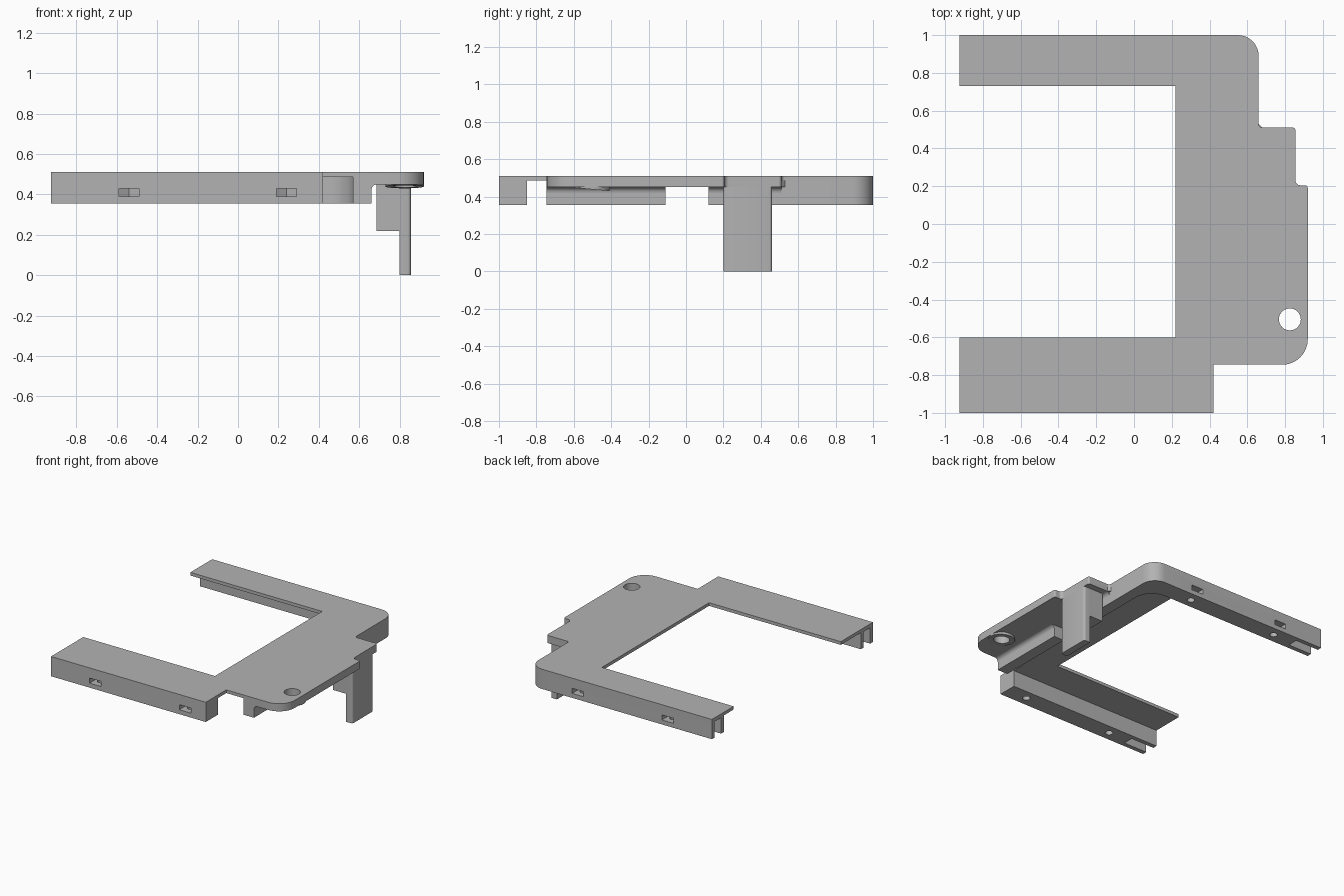
import bpy, bmesh, math
from mathutils import Vector

cube = bpy.data.objects.get("Cube")
if cube:
    bpy.data.objects.remove(cube, do_unlink=True)

grey = bpy.data.materials.new("plain grey")
grey.use_nodes = True
colour = (0.45, 0.45, 0.45, 1)
grey.diffuse_color = colour
grey.node_tree.nodes["Principled BSDF"].inputs["Base Color"].default_value = colour

TOP, THIN, THICK, LOW = 0.51, 0.485, 0.45, 0.355
parts = []


def rounded(corners, steps=8):
    """Outline from right-angled corners (x, y) or (x, y, radius)."""
    pts = []
    for i, c in enumerate(corners):
        p = Vector(c[:2])
        if len(c) == 2:
            pts.append(p)
            continue
        r = c[2]
        u = (Vector(corners[i - 1][:2]) - p).normalized() * r
        v = (Vector(corners[(i + 1) % len(corners)][:2]) - p).normalized() * r
        for k in range(steps + 1):
            t = math.pi / 2 * k / steps
            pts.append(p + u * (1 - math.sin(t)) + v * (1 - math.cos(t)))
    return pts


def circle(x, y, r, n=40):
    return [Vector((x + r * math.cos(2 * math.pi * k / n),
                    y + r * math.sin(2 * math.pi * k / n))) for k in range(n)]


def rect(x0, x1, y0, y1):
    return [(x0, y0), (x1, y0), (x1, y1), (x0, y1)]


def prism(name, outline, lo, hi, along_y=False, helper=False):
    """Extrude an outline in z, or an x-z outline along y."""
    bm = bmesh.new()
    place = (lambda p, h: (p[0], h, p[1])) if along_y else (lambda p, h: (p[0], p[1], h))
    face = bm.faces.new([bm.verts.new(place(p, lo)) for p in outline])
    new = bmesh.ops.extrude_face_region(bm, geom=[face])["geom"]
    shift = Vector(place((0, 0), hi - lo))
    bmesh.ops.translate(bm, vec=shift, verts=[g for g in new if isinstance(g, bmesh.types.BMVert)])
    bmesh.ops.recalc_face_normals(bm, faces=bm.faces)
    mesh = bpy.data.meshes.new(name)
    bm.to_mesh(mesh)
    bm.free()
    mesh.materials.append(grey)
    ob = bpy.data.objects.new(name, mesh)
    bpy.context.collection.objects.link(ob)
    ob.hide_render = helper
    if not helper:
        parts.append(ob)
    return ob


def cut(targets, cutters):
    """Subtract the cutters, then drop them."""
    for ob in targets:
        for c in cutters:
            mod = ob.modifiers.new("cut", 'BOOLEAN')
            mod.operation, mod.solver, mod.object = 'DIFFERENCE', 'EXACT', c
        bpy.context.view_layer.update()
        mesh = bpy.data.meshes.new_from_object(ob.evaluated_get(bpy.context.evaluated_depsgraph_get()))
        ob.modifiers.clear()
        ob.data = mesh
    for c in cutters:
        bpy.data.objects.remove(c, do_unlink=True)


# Thin top plate with both arms
plate = prism("top_plate", rounded([
    (-.925, 1), (.66, 1, .11), (.66, .51, .02), (.855, .51, .015),
    (.855, .205, .025), (.92, .205, .015), (.92, -.745, .135), (.42, -.745),
    (.42, -1), (-.925, -1), (-.925, -.6), (.22, -.6), (.22, .73), (-.925, .73)]), THIN, TOP)

# Thicker outer side of the plate
flange = prism("outer_flange", rounded([
    (.57, -.745), (.92, -.745, .135), (.92, .205, .015), (.855, .205, .025),
    (.855, .51, .015), (.68, .51), (.66, .53), (.66, .12), (.57, .12)]), THICK, THIN)

# Sloping boss under the screw hole
HX, HY, HR = .825, -.505, .095
boss = prism("screw_boss", circle(HX, HY, HR), .43, THICK)
for v in boss.data.vertices:
    if v.co.z < .44:
        v.co.z = THICK - .002 - .018 * (v.co.y - HY + HR) / (2 * HR)
cut([plate, flange, boss], [prism("screw_cutter", circle(HX, HY, .058), .3, .6, helper=True)])

# Rails under the plate
back_rail = prism("back_rail", rounded([
    (-.925, 1), (.66, 1, .11), (.66, .12), (.57, .12), (.57, .85, .15), (-.925, .85)]), LOW, THIN)
front_rail = prism("front_rail", rect(-.925, .42, -1, -.85), LOW, THIN)
prism("side_rail", rect(.57, .66, -.745, -.11), LOW, THICK)

# Nut pockets, bolt holes and open end slots in the arm rails
for rail, s in ((back_rail, 1), (front_rail, -1)):
    cutters = []
    for x in (-.54, .24):
        pocket = [(x - .05, s * 1.05), (x - .05, s * .896), (x, s * .867),
                  (x + .05, s * .896), (x + .05, s * 1.05)]
        cutters.append(prism("pocket_cutter", pocket, .39, .43, helper=True))
        cutters.append(prism("bolt_cutter", circle(x, s * .925, .028, 24), .3, .41, helper=True))
    y0, y1 = sorted((s * .885, s * .965))
    cutters.append(prism("slot_cutter", rect(-1, -.72, y0, y1), .3, .48, helper=True))
    cut([rail], cutters)

# Fillets where the rails meet the flange
R = .03
profile = [(.66, THICK)] + [
    (.66 + R * (1 - math.cos(t)), THICK - R * (1 - math.sin(t)))
    for t in [math.pi / 2 * k / 6 for k in range(7)]]
for name, y0, y1 in (("front_fillet", -.745, -.11), ("back_fillet", .12, .51)):
    prism(name, profile, y0, y1, along_y=True)

# Hanging leg and its bracket
prism("leg", rounded([(.80, .2), (.855, .2, .015), (.855, .46, .015), (.80, .46)], 4), 0, THICK)
prism("leg_bracket", rect(.685, .80, .2, .46), .22, THICK)

# Smooth the round surfaces, keep edges sharp
bpy.ops.object.select_all(action='DESELECT')
for ob in parts:
    ob.select_set(True)
bpy.context.view_layer.objects.active = plate
bpy.ops.object.shade_smooth_by_angle(angle=math.radians(30))
